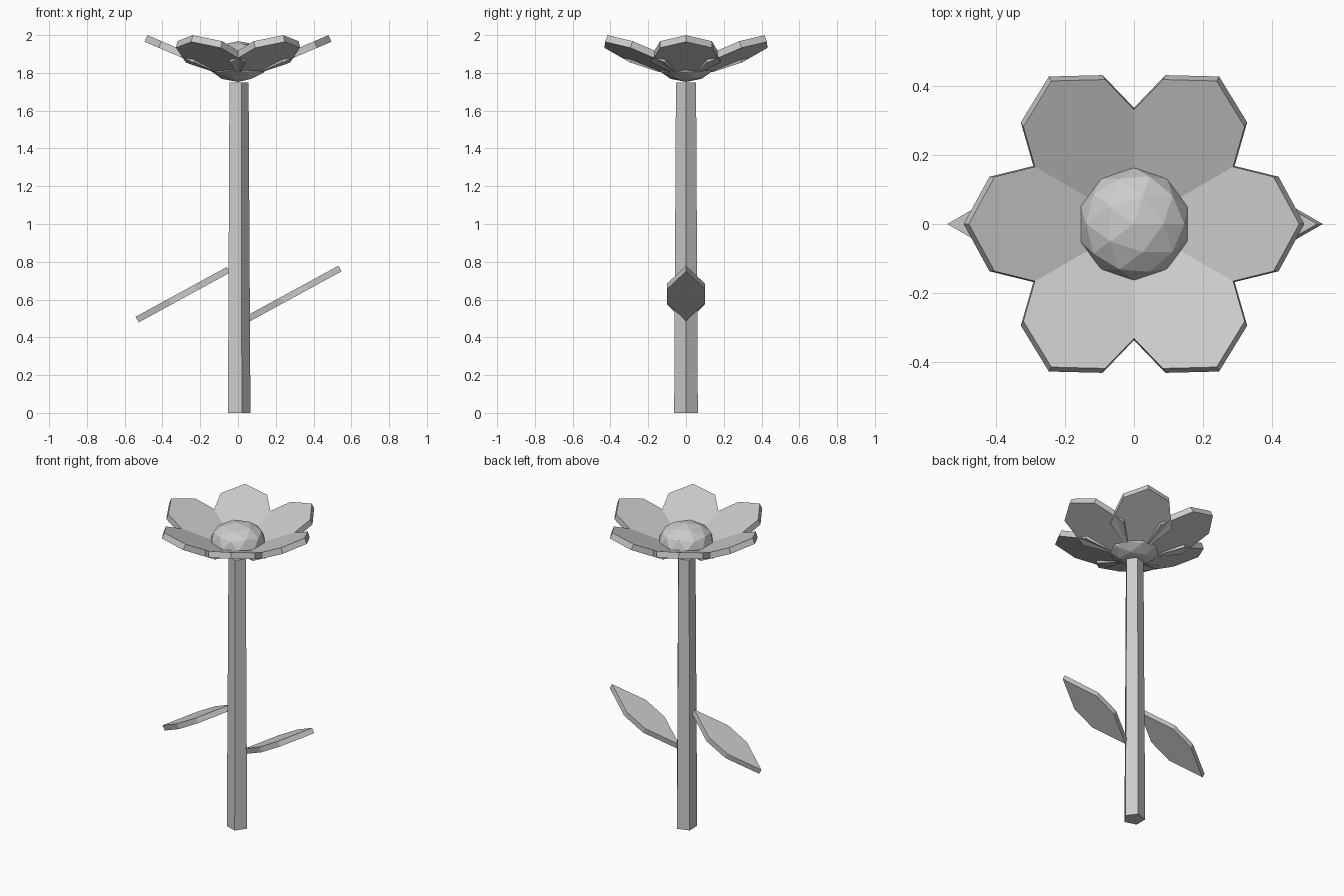
import bpy
import bmesh
from math import radians, atan2
from mathutils import Matrix, Vector

cube = bpy.data.objects.get("Cube")
if cube:
    bpy.data.objects.remove(cube, do_unlink=True)

GREY = (0.6, 0.6, 0.6, 1.0)
grey = bpy.data.materials.new("plain_grey")
grey.use_nodes = True
grey.diffuse_color = GREY
grey.node_tree.nodes["Principled BSDF"].inputs["Base Color"].default_value = GREY


def finish(bm, name, matrix):
    """Turn a bmesh into a flat-shaded object placed by a matrix."""
    bmesh.ops.transform(bm, matrix=matrix, verts=bm.verts)
    bmesh.ops.recalc_face_normals(bm, faces=bm.faces)
    mesh = bpy.data.meshes.new(name)
    bm.to_mesh(mesh)
    bm.free()
    mesh.materials.append(grey)
    obj = bpy.data.objects.new(name, mesh)
    bpy.context.collection.objects.link(obj)
    return obj


def slab(name, half_outline, thickness, top, matrix):
    """Flat plate along +x, mirrored in y; its upper face lies at z = top."""
    mirrored = [(x, -y) for x, y in reversed(half_outline) if y > 0]
    bm = bmesh.new()
    verts = [bm.verts.new((x, y, top)) for x, y in half_outline + mirrored]
    face = bm.faces.new(verts)
    extruded = bmesh.ops.extrude_face_region(bm, geom=[face], use_keep_orig=True)
    lower = [g for g in extruded["geom"] if isinstance(g, bmesh.types.BMVert)]
    bmesh.ops.translate(bm, verts=lower, vec=(0, 0, -thickness))
    return finish(bm, name, matrix)


# Stem: tapered five-sided column with one corner towards +x
STEM_HEIGHT = 1.75
bm = bmesh.new()
bmesh.ops.create_cone(bm, cap_ends=True, segments=5, radius1=0.066,
                      radius2=0.056, depth=STEM_HEIGHT)
corner = max(bm.verts, key=lambda v: v.co.x + v.co.y * 0.01).co
turn = Matrix.Rotation(-atan2(corner.y, corner.x), 4, "Z")
finish(bm, "stem", Matrix.Translation((0, 0, STEM_HEIGHT / 2)) @ turn)

# Flower centre: squashed faceted ball
bm = bmesh.new()
bmesh.ops.create_icosphere(bm, subdivisions=2, radius=1)
finish(bm, "flower_centre", Matrix.Translation((0, 0, 1.86))
       @ Matrix.Diagonal((0.163, 0.163, 0.108, 1)))

# Petals: six tilted plates around the centre
petal_outline = [(0.521, 0), (0.44, 0.137), (0.239, 0.183), (0.11, 0.08)]
for i in range(6):
    place = (Matrix.Translation((0, 0, 1.796))
             @ Matrix.Rotation(radians(60 * i), 4, "Z")
             @ Matrix.Rotation(radians(-23), 4, "Y"))
    slab(f"petal_{i + 1}", petal_outline, 0.038, 0, place)

# Leaves: two plates, one rising away from the stem and one drooping
LENGTH = 0.55
leaf_outline = [(0, 0), (LENGTH * 0.36, 0.1), (LENGTH * 0.64, 0.1), (LENGTH, 0)]
for name, start in (("left_leaf", Vector((0.057, 0, 0.501))),
                    ("right_leaf", Vector((-0.534, 0, 0.494)))):
    place = Matrix.Translation(start) @ Matrix.Rotation(radians(-28.6), 4, "Y")
    slab(name, leaf_outline, 0.034, 0.017, place)
